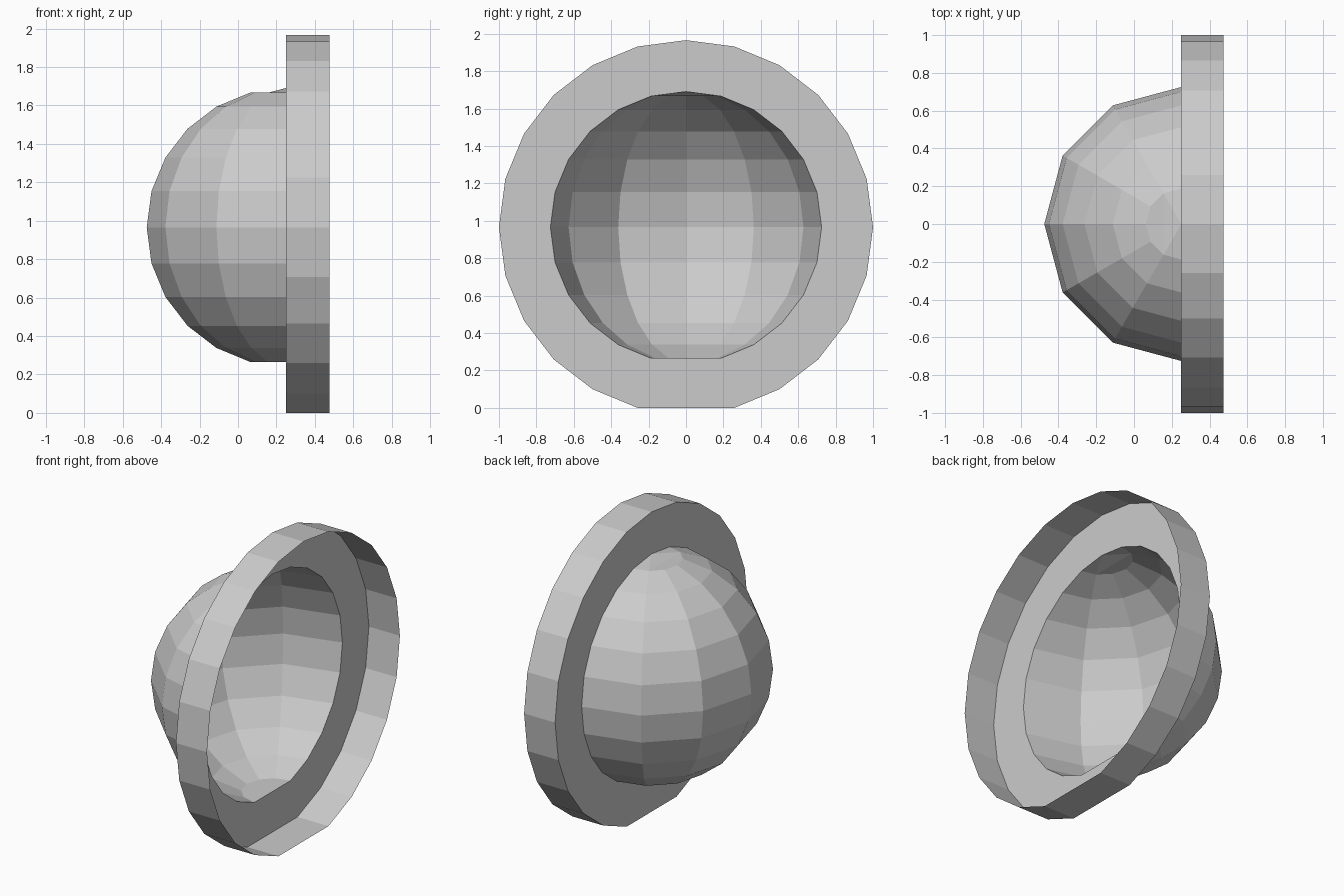
import bpy, bmesh
from math import sin, cos, pi

if "Cube" in bpy.data.objects:
    bpy.data.objects.remove(bpy.data.objects["Cube"])

R_OUT, R_IN = 1.0, 0.725      # flange and dome radii
X_RIM, X_LIP = 0.25, 0.475    # plane of the flange, open end of the lip
STEP = pi / 12                # 24-sided circles
CZ = R_OUT * cos(STEP)        # circle centre: lowest vertex is cut off


def finish(bm, name):
    mesh = bpy.data.meshes.new(name)
    bm.to_mesh(mesh)
    bm.free()
    obj = bpy.data.objects.new(name, mesh)
    bpy.context.collection.objects.link(obj)
    return obj


def loop(bm, r, x):
    # 24-gon in the YZ plane without its bottom vertex (flat base)
    return [bm.verts.new((x, r * sin(i * STEP), CZ + r * cos(i * STEP)))
            for i in range(-11, 12)]


def bridge(bm, a, b):
    n = len(a)
    for i in range(n):
        j = (i + 1) % n
        bm.faces.new((a[i], a[j], b[j], b[i]))


# Flange with open lip: flat annulus plus outer wall, single skin
bm = bmesh.new()
inner = loop(bm, R_IN, X_RIM)
outer = loop(bm, R_OUT, X_RIM)
lip = loop(bm, R_OUT, X_LIP)
bridge(bm, inner, outer)
bridge(bm, outer, lip)
bmesh.ops.recalc_face_normals(bm, faces=bm.faces)
finish(bm, "flange")

# Half dome: rings stacked along z, six segments around the back half
bm = bmesh.new()
rings = []
for j in range(1, 12):
    r, z = R_IN * sin(j * STEP), CZ + R_IN * cos(j * STEP)
    rings.append([bm.verts.new((X_RIM - r * sin(k * pi / 6), r * cos(k * pi / 6), z))
                  for k in range(7)])
for a, b in zip(rings, rings[1:]):
    for k in range(6):
        bm.faces.new((a[k], a[k + 1], b[k + 1], b[k]))

# Bottom cap is flat, top cap rises to the flange's top vertex
bm.faces.new(rings[-1][::-1])
top = rings[0]
pole = bm.verts.new((X_RIM, 0, CZ + R_IN))
bm.faces.new(top[1:6])
for a, b in ((0, 1), (1, 5), (5, 6)):
    bm.faces.new((top[a], top[b], pole))
bmesh.ops.recalc_face_normals(bm, faces=bm.faces)
finish(bm, "dome")
